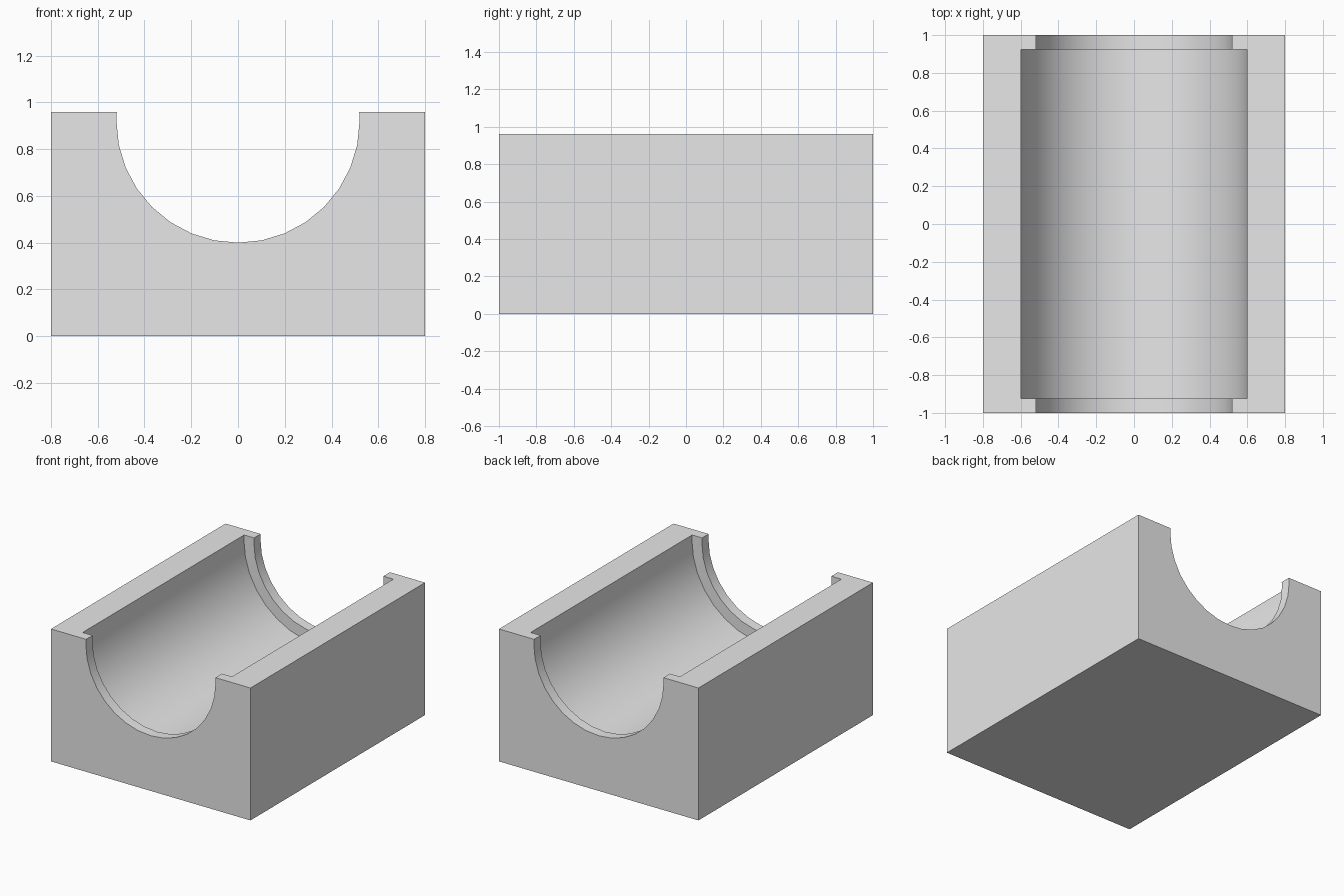
import bpy
import bmesh
from math import sin, cos, pi

old = bpy.data.objects.get("Cube")
if old:
    bpy.data.objects.remove(old)

HALF_W, HALF_L, HEIGHT = 0.8, 1.0, 0.96
AXIS_Z, LIP_R, BORE_R, LIP = 0.92, 0.52, 0.6, 0.075
SEGMENTS = 32

grey = bpy.data.materials.new("light grey")
grey.use_nodes = True
colour = (0.8, 0.8, 0.8, 1)
grey.diffuse_color = colour
grey.node_tree.nodes["Principled BSDF"].inputs["Base Color"].default_value = colour


def trough_points(radius):
    """Lower part of the circle, ending where it meets the top face."""
    arc = [(radius * cos(a), AXIS_Z + radius * sin(a))
           for a in (pi + pi * i / (SEGMENTS // 2) for i in range(SEGMENTS // 2 + 1))]
    rise = HEIGHT - AXIS_Z
    edge = (radius ** 2 - rise ** 2) ** 0.5
    return [(-edge, HEIGHT)] + arc + [(edge, HEIGHT)]


bm = bmesh.new()


def ring(points, y):
    return [bm.verts.new((x, y, z)) for x, z in points]


def skin(a, b):
    """Bridge two matching open rings."""
    for i in range(len(a) - 1):
        bm.faces.new((a[i], a[i + 1], b[i + 1], b[i]))


# Trough rings from front to back: lip, recess, lip
lip, bore = trough_points(LIP_R), trough_points(BORE_R)
inner = HALF_L - LIP
rings = [ring(lip, -HALF_L), ring(lip, -inner), ring(bore, -inner),
         ring(bore, inner), ring(lip, inner), ring(lip, HALF_L)]
for a, b in zip(rings, rings[1:]):
    skin(a, b)

# Outer block corners at each end
box = [(HALF_W, HEIGHT), (HALF_W, 0), (-HALF_W, 0), (-HALF_W, HEIGHT)]
front, back = ring(box, -HALF_L), ring(box, HALF_L)
skin(front, back)
bm.faces.new(rings[0] + front)
bm.faces.new(rings[-1] + back)

# Top rims on both sides
bm.faces.new([r[0] for r in rings] + [back[3], front[3]])
bm.faces.new([r[-1] for r in rings] + [back[0], front[0]])
bmesh.ops.recalc_face_normals(bm, faces=bm.faces)
# Split concave end and rim faces cleanly
bmesh.ops.triangulate(bm, faces=[f for f in bm.faces if len(f.verts) > 4])

mesh = bpy.data.meshes.new("cradle_block")
bm.to_mesh(mesh)
bm.free()
mesh.materials.append(grey)
block = bpy.data.objects.new("cradle_block", mesh)
bpy.context.collection.objects.link(block)

# Smooth trough, crisp block edges
bpy.ops.object.select_all(action="DESELECT")
block.select_set(True)
bpy.context.view_layer.objects.active = block
bpy.ops.object.shade_smooth_by_angle(angle=pi / 6)
